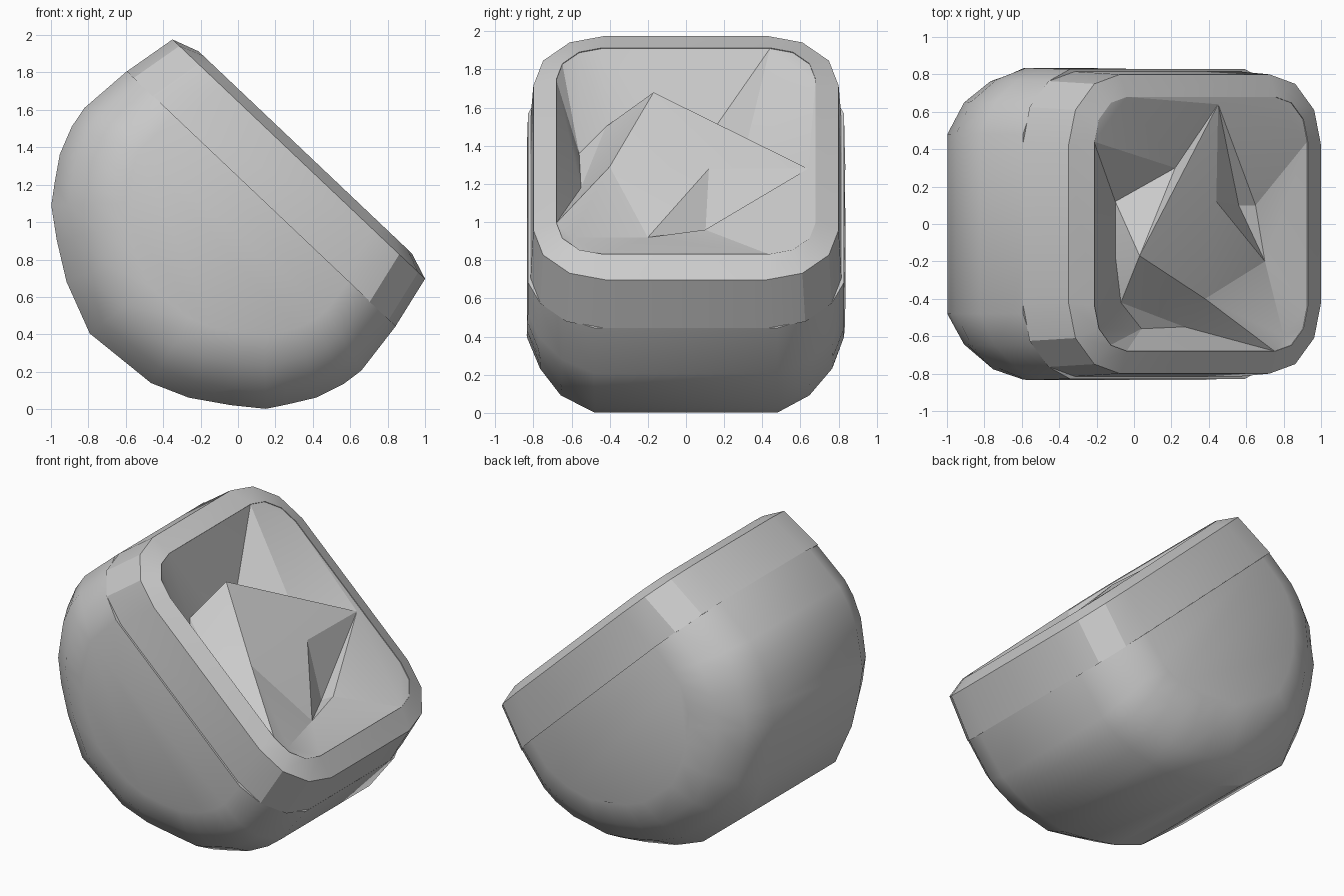
import bpy, bmesh, math, random
from mathutils import Vector, geometry

cube = bpy.data.objects.get("Cube")
if cube:
    bpy.data.objects.remove(cube)
random.seed(4)

# Tilted frame: u runs down the slope of the mouth, n points out of the mouth
CU, CN, SN = -0.68, 0.726, 0.688


def place(u, y, n):
    u += CU
    return Vector((u * CN + n * SN, y, -u * SN + n * CN + 0.005))


grey = bpy.data.materials.new("plain_grey")
grey.use_nodes = True
grey.diffuse_color = (0.6, 0.6, 0.6, 1)
shader = grey.node_tree.nodes["Principled BSDF"]
shader.inputs["Base Color"].default_value = (0.6, 0.6, 0.6, 1)
shader.inputs["Roughness"].default_value = 0.8


def finish(name, bm, angle):
    mesh = bpy.data.meshes.new(name)
    bm.to_mesh(mesh)
    bm.free()
    mesh.materials.append(grey)
    ob = bpy.data.objects.new(name, mesh)
    bpy.context.collection.objects.link(ob)
    bpy.ops.object.select_all(action='DESELECT')
    ob.select_set(True)
    bpy.context.view_layer.objects.active = ob
    bpy.ops.object.shade_smooth_by_angle(angle=math.radians(angle))


def loft(bm, rings, closed=False):
    rows = [[bm.verts.new(place(*p)) for p in ring] for ring in rings]
    pairs = list(zip(rows, rows[1:]))
    if closed:
        pairs.append((rows[-1], rows[0]))
    for a, b in pairs:
        for i in range(len(a)):
            j = (i + 1) % len(a)
            bm.faces.new((a[i], a[j], b[j], b[i]))
    return rows


def rounded_rect(hu, hy, r, n, seg=3):
    pts = []
    for k, (su, sy) in enumerate(((1, 1), (-1, 1), (-1, -1), (1, -1))):
        for i in range(seg + 1):
            a = math.pi / 2 * (k + i / seg)
            pts.append((su * (hu - r) + r * math.cos(a),
                        sy * (hy - r) + r * math.sin(a), n))
    return pts


# Bowl body: half-round outline carried across y, shrinking at both sides
TOP = 0.9
half = [(0.99, TOP), (1.02, 0.6), (1.0, 0.48), (0.945, 0.33), (0.86, 0.2),
        (0.79, 0.1), (0.64, -0.015), (0.45, -0.14)]
base = [(0.25, -0.222), (-0.17, -0.255)]
outline = half + base + [(-u, n) for u, n in reversed(half)]
sides = [(0.48, 1.0), (0.65, 0.92), (0.77, 0.795), (0.828, 0.65)]
stations = [(-y, s) for y, s in reversed(sides)] + sides


def body_point(u, n, y, s):
    wobble = random.uniform(-0.008, 0.008) if n < 0.5 and s < 1 else 0
    return (u * s, y + wobble, TOP + (n - TOP) * s)


bm = bmesh.new()
rows = loft(bm, [[body_point(u, n, y, s) for u, n in outline]
                 for y, s in stations])
bm.faces.new(rows[0])
bm.faces.new(rows[-1])
bmesh.ops.recalc_face_normals(bm, faces=bm.faces[:])
finish("bowl_body", bm, 28)

# Thick rim band with a crowned lip
bm = bmesh.new()
loft(bm, [rounded_rect(0.9, 0.72, 0.3, 0.897),
          rounded_rect(0.99, 0.815, 0.38, 0.897),
          rounded_rect(0.93, 0.80, 0.38, 1.19),
          rounded_rect(0.785, 0.68, 0.24, 1.24),
          rounded_rect(0.785, 0.68, 0.24, 1.22)], closed=True)
bmesh.ops.recalc_face_normals(bm, faces=bm.faces[:])
finish("rim_band", bm, 25)

# Crumpled filling: ridges level with the lip, folds and pits between them
edge = [place(*p) for p in rounded_rect(0.785, 0.68, 0.24, 1.235)]
marks = {
    "ridge_high": (0.03, -0.17, 1.68), "ridge_low": (0.45, 0.64, 1.28),
    "middle": (0.44, 0.12, 1.28), "dent": (0.56, 0.1, 0.91),
    "rise": (0.65, 0.1, 0.96),
    "corner": (0.8, -0.6, 0.92), "lower": (0.7, -0.2, 0.92),
    "side": (0.38, -0.4, 1.29), "fold_a": (-0.1, -0.17, 1.5),
    "fold_b": (-0.1, 0.12, 1.45), "fold_c": (0.22, 0.3, 1.34),
    "pit_a": (-0.07, -0.42, 1.5), "pit_b": (0.04, -0.56, 1.36),
    "pit_c": (0.27, -0.55, 1.18),
}
creases = [
    ("ridge_high", "ridge_low"), ("ridge_high", "middle"),
    ("middle", "lower"), ("lower", "corner"), ("corner", "side"),
    ("side", "ridge_high"), ("middle", "ridge_low"), ("middle", "dent"),
    ("rise", "ridge_low"), ("dent", "lower"), ("dent", "rise"),
    ("fold_a", "fold_b"), ("fold_b", "fold_c"), ("fold_a", "pit_a"),
    ("pit_a", "pit_b"),
]
names = list(marks)
points = edge + [Vector(p) for p in marks.values()]
links = [tuple(len(edge) + names.index(e) for e in c) for c in creases]
flat, _, tris, origin, _, _ = geometry.delaunay_2d_cdt(
    [p.xy for p in points], links, [], 0, 1e-5)
bm = bmesh.new()
verts = [bm.verts.new(points[ids[0]]) for ids in origin]
for t in tris:
    face = bm.faces.new([verts[i] for i in t])
    face.normal_update()
    if face.normal.z < 0:
        face.normal_flip()
finish("crumpled_filling", bm, 15)
